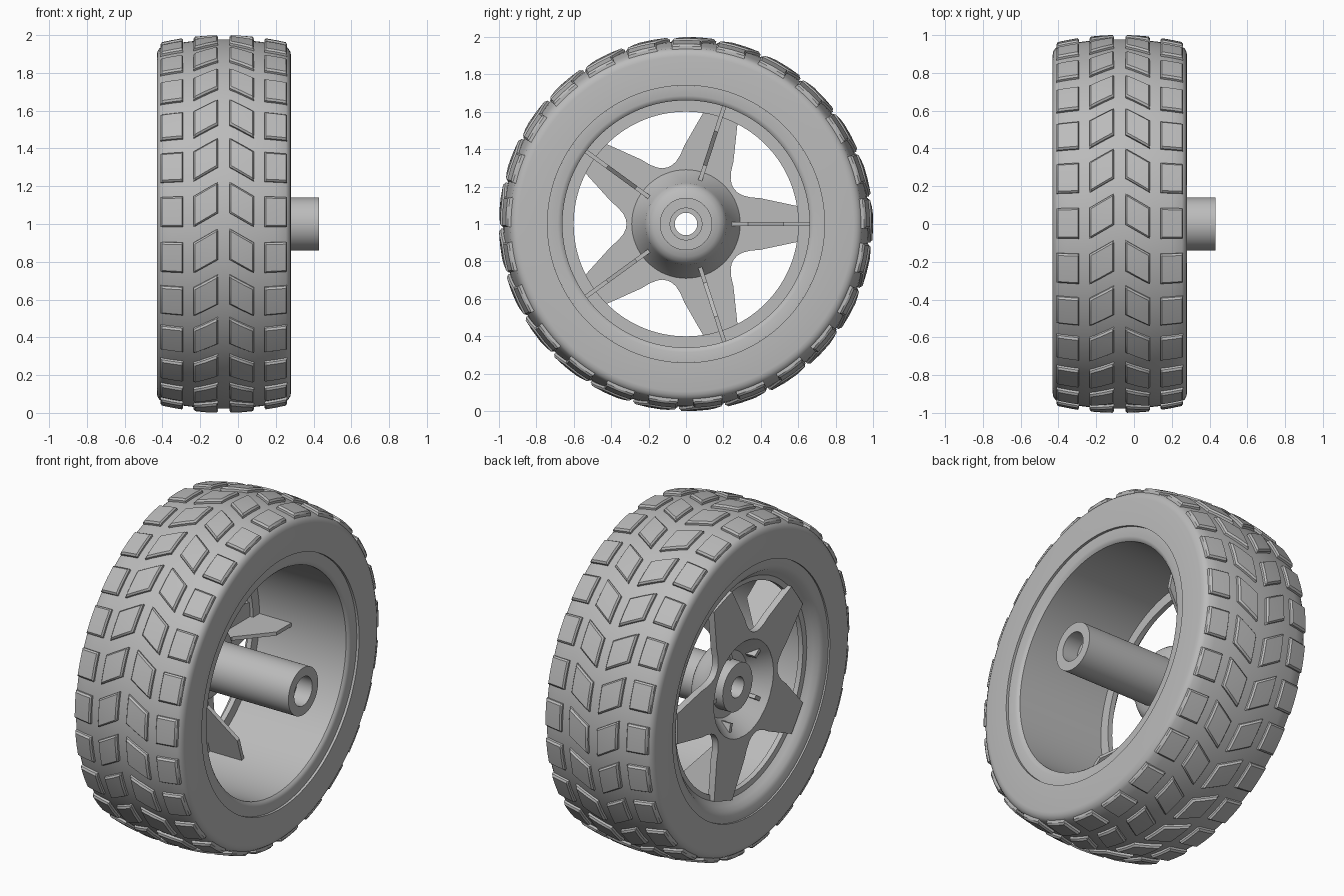
import bpy, bmesh, math
from math import sin, cos, radians, pi

if "Cube" in bpy.data.objects:
    bpy.data.objects.remove(bpy.data.objects["Cube"], do_unlink=True)

MID = -0.075      # centre plane of the tyre along the axle
SPOKES = 5
ROWS = 25         # tread rows around the tyre

grey = bpy.data.materials.new("plain grey")
grey.use_nodes = True
grey.diffuse_color = (0.5, 0.5, 0.5, 1)
grey.node_tree.nodes["Principled BSDF"].inputs["Base Color"].default_value = (0.5, 0.5, 0.5, 1)


def finish(name, bm, angle=30):
    bmesh.ops.recalc_face_normals(bm, faces=bm.faces)
    mesh = bpy.data.meshes.new(name)
    bm.to_mesh(mesh)
    bm.free()
    obj = bpy.data.objects.new(name, mesh)
    bpy.context.collection.objects.link(obj)
    mesh.materials.append(grey)
    bpy.ops.object.select_all(action='DESELECT')
    obj.select_set(True)
    bpy.context.view_layer.objects.active = obj
    bpy.ops.object.shade_smooth_by_angle(angle=radians(angle))
    return obj


def around(x, r, a):
    """Point at radius r and angle a (from +y towards +z) about the axle."""
    return (x, r * cos(a), 1 + r * sin(a))


def lathe(name, profile, steps):
    """Spin a closed (x, radius) profile about the axle."""
    bm = bmesh.new()
    rings = [[bm.verts.new(around(x, r, 2 * pi * i / steps)) for x, r in profile]
             for i in range(steps)]
    n = len(profile)
    for i in range(steps):
        a, b = rings[i], rings[(i + 1) % steps]
        for j in range(n):
            k = (j + 1) % n
            bm.faces.new((a[j], a[k], b[k], b[j]))
    return finish(name, bm)


def crown(d):
    """Carcass radius at distance d from the tyre's centre plane."""
    return 0.978 - 0.35 * d * d


# Tyre carcass: crowned running surface, rounded shoulders, flat sidewalls
half = [(0.355, 0.74), (0.355, 0.895), (0.352, 0.912), (0.343, 0.928), (0.328, 0.94)]
half += [(d, crown(d)) for d in (0.27, 0.2, 0.13, 0.06)]
tyre = [(MID + d, r) for d, r in half] + [(MID - d, r) for d, r in reversed(half)]
lathe("tyre", tyre, 150)

# Tread blocks: two square shoulder rows and two slanted middle rows
bm = bmesh.new()
grid = (-1, -0.88, 0, 0.88, 1)
span = radians(4.8)
for row in range(ROWS):
    base = radians(3.8) + 2 * pi * row / ROWS
    for side in (-1, 1):
        for inner, outer, slant in ((0.03, 0.16, radians(4.4)), (0.215, 0.335, 0)):
            def vert(u, v, lift):
                d = inner + (outer - inner) * (u + 1) / 2
                shift = slant * (1 - u) / 2
                a = pi - (base + shift + v * span)
                return bm.verts.new(around(MID + side * d, crown(d) + lift, a))
            top = [[vert(u, v, 0.012 if max(abs(u), abs(v)) == 1 else 0.022)
                    for v in grid] for u in grid]
            for i in range(4):
                for j in range(4):
                    bm.faces.new((top[i][j], top[i + 1][j], top[i + 1][j + 1], top[i][j + 1]))
            edge = ([(i, 0) for i in range(4)] + [(4, j) for j in range(4)]
                    + [(i, 4) for i in range(4, 0, -1)] + [(0, j) for j in range(4, 0, -1)])
            low = [vert(grid[i], grid[j], -0.015) for i, j in edge]
            for k, (i, j) in enumerate(edge):
                m = (k + 1) % len(edge)
                p, q = edge[m]
                bm.faces.new((top[i][j], top[p][q], low[m], low[k]))
finish("tread_blocks", bm)

# Rim: open barrel with a narrower lip on the spoke side
lathe("rim", [(0.265, 0.74), (0.265, 0.685), (0.26, 0.67), (0.25, 0.66), (-0.32, 0.66),
              (-0.32, 0.60), (-0.35, 0.60), (-0.355, 0.63), (-0.38, 0.655), (-0.405, 0.675),
              (-0.415, 0.70), (-0.42, 0.74)], 120)

# Hub: dished centre with a boss, rounded shoulder, long shaft and stepped bore
lathe("hub_and_shaft", [(-0.34, 0.06), (-0.34, 0.14), (-0.27, 0.14), (-0.27, 0.19),
                        (-0.38, 0.28), (-0.38, 0.29), (-0.34, 0.29), (-0.24, 0.225),
                        (-0.20, 0.217), (-0.175, 0.2), (-0.158, 0.175), (-0.15, 0.14),
                        (0.43, 0.14), (0.43, 0.085), (0.33, 0.085), (0.33, 0.06)], 64)

# Star plate: five tapered spokes joined by round valleys
bm = bmesh.new()
side_pts = [(8.2, 0.63), (19.3, 0.418), (22.5, 0.372), (27, 0.338), (31.5, 0.322)]
spoke = ([(-a, r) for a, r in reversed(side_pts)] + [(0, 0.625)] + side_pts + [(36, 0.318)])
outline = [(radians(a) + 2 * pi * s / SPOKES, r) for s in range(SPOKES) for a, r in spoke]
loops = [[bm.verts.new(around(x, r or 0.28, a)) for x, r in
          ((-0.38, 0), (-0.38, tip), (-0.34, tip), (-0.34, 0))] for a, tip in outline]
for i, a in enumerate(loops):
    b = loops[(i + 1) % len(loops)]
    for j in range(4):
        k = (j + 1) % 4
        bm.faces.new((a[j], a[k], b[k], b[j]))
finish("star_spokes", bm)

# Ribs: thin plates behind each spoke, deepening towards the rim
bm = bmesh.new()
rib = [(-0.345, 0.2), (-0.345, 0.665), (-0.11, 0.665), (-0.11, 0.52), (-0.27, 0.33), (-0.27, 0.2)]
for s in range(SPOKES):
    t = 2 * pi * s / SPOKES
    sheets = []
    for w in (-0.011, 0.011):
        sheets.append([bm.verts.new((x, r * cos(t) - w * sin(t), 1 + r * sin(t) + w * cos(t)))
                       for x, r in rib])
    for sheet in sheets:
        bm.faces.new(sheet)
    for j in range(len(rib)):
        k = (j + 1) % len(rib)
        bm.faces.new((sheets[0][j], sheets[0][k], sheets[1][k], sheets[1][j]))
finish("spoke_ribs", bm)
